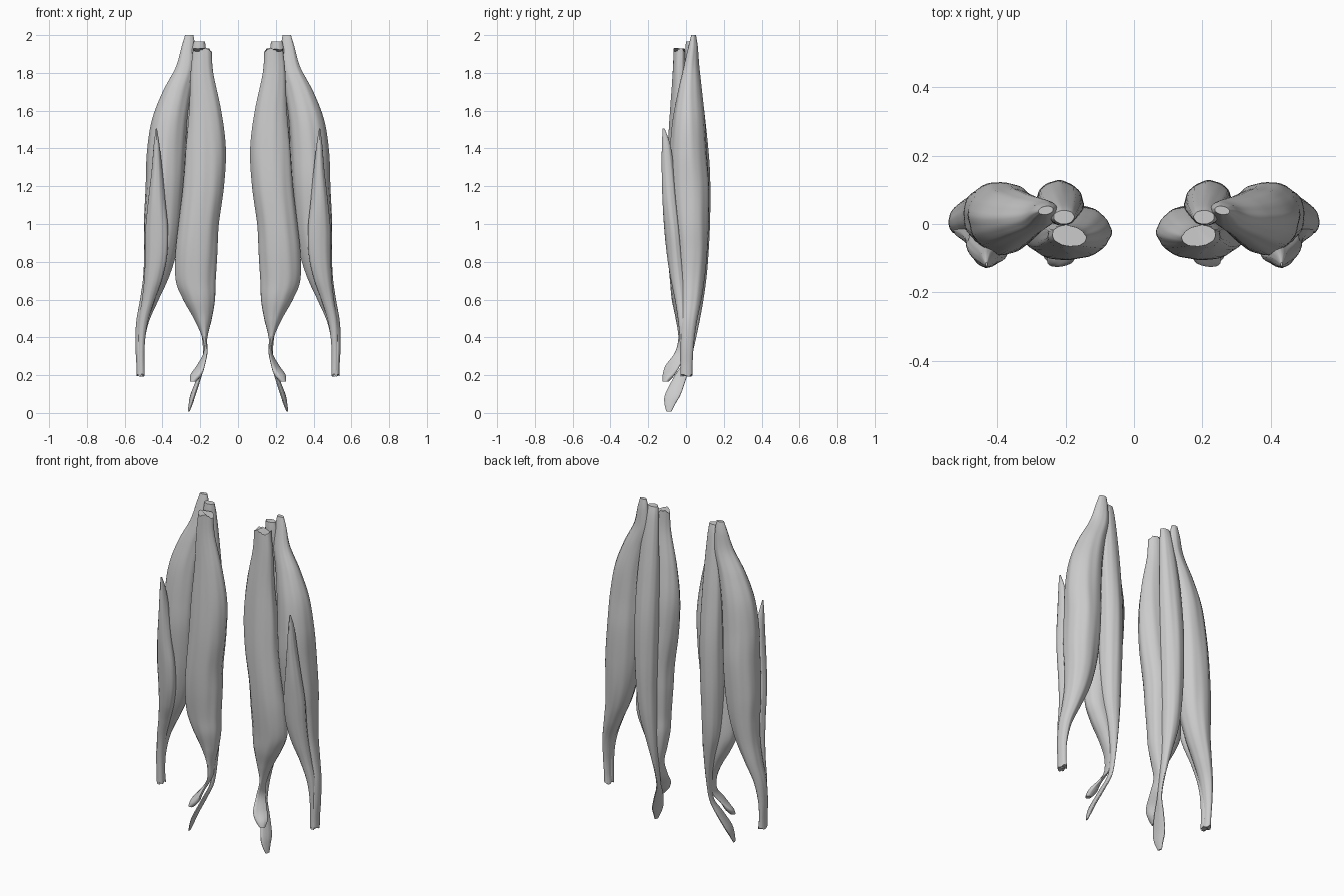
import bpy, bmesh, math, random

SIDES, STEPS = 48, 9


def spline(a, b, c, d, t):
    return 0.5 * (2 * b + (c - a) * t + (2 * a - 5 * b + 4 * c - d) * t * t
                  + (3 * b - a - 3 * c + d) * t ** 3)


def muscle(name, stations, side, seed, ragged_top=0.0, ragged_end=0.0):
    """Loft ellipses (z, x, y, half width, half depth, turn in degrees)."""
    rnd = random.Random(seed)
    phase = [rnd.uniform(0, 6.28) for _ in range(4)]
    pts = [stations[0]] + stations + [stations[-1]]
    rows = []
    for i in range(len(stations) - 1):
        for k in range(STEPS):
            rows.append([spline(*v, k / STEPS) for v in zip(*pts[i:i + 4])])
    rows.append(list(stations[-1]))
    bm = bmesh.new()
    rings = []
    for r, (z, x, y, rx, ry, turn) in enumerate(rows):
        rx, ry = max(rx, 0.003), max(ry, 0.003)
        rot = math.radians(turn)
        rag = ragged_top if r == 0 else ragged_end if r == len(rows) - 1 else 0
        ring = []
        for s in range(SIDES):
            a = 2 * math.pi * s / SIDES
            # long shallow fibre grooves that wander along the belly
            g = (1 + 0.014 * math.sin(7 * a + 2.5 * z + phase[0])
                 + 0.010 * math.sin(12 * a - 4 * z + phase[1])
                 + 0.016 * math.sin(3 * a + 3 * z + phase[2]))
            u, v = rx * g * math.cos(a), ry * g * math.sin(a)
            ring.append(bm.verts.new((
                side * (x + u * math.cos(rot) - v * math.sin(rot)),
                y + u * math.sin(rot) + v * math.cos(rot),
                z + rag * math.sin(3 * a + phase[3]) + rag * rnd.uniform(-.4, .4))))
        rings.append(ring)
    for p, q in zip(rings, rings[1:]):
        for s in range(SIDES):
            t = (s + 1) % SIDES
            bm.faces.new((p[s], p[t], q[t], q[s]))
    bm.faces.new(rings[0])
    bm.faces.new(rings[-1])
    bmesh.ops.recalc_face_normals(bm, faces=bm.faces)
    mesh = bpy.data.meshes.new(name)
    bm.to_mesh(mesh)
    bm.free()
    mesh.shade_smooth()
    mesh.set_sharp_from_angle(angle=math.radians(40))
    bpy.context.collection.objects.link(bpy.data.objects.new(name, mesh))


# Front inner muscle, ending in a strap that curls outward and forward
inner_front = [
    (1.92, .190, -.035, .050, .030, 10), (1.80, .192, -.035, .060, .036, 5),
    (1.60, .175, -.030, .085, .055, 0), (1.40, .172, -.025, .106, .072, -4),
    (1.20, .183, -.025, .108, .080, -6), (1.00, .207, -.022, .106, .083, -6),
    (.85, .218, -.018, .110, .080, -4), (.70, .222, -.012, .105, .072, 0),
    (.60, .205, -.008, .084, .066, 0), (.50, .186, -.004, .048, .050, 0),
    (.40, .176, -.006, .014, .034, 0), (.32, .172, -.025, .009, .034, -10),
    (.25, .197, -.070, .014, .042, -25), (.20, .222, -.092, .024, .036, -40),
    (.165, .238, -.108, .016, .016, -40)]

# Rear inner muscle, ending in a long thin pointed tendon
inner_rear = [
    (1.965, .205, .020, .030, .020, 0), (1.90, .208, .026, .040, .030, 0),
    (1.75, .212, .038, .052, .040, 0), (1.55, .216, .050, .064, .052, 0),
    (1.30, .218, .060, .070, .064, 0), (1.05, .220, .062, .068, .064, 0),
    (.85, .218, .060, .060, .058, 0), (.70, .210, .058, .050, .048, 0),
    (.55, .192, .048, .030, .036, 0), (.40, .178, .032, .013, .022, 0),
    (.28, .178, .008, .009, .018, 0), (.19, .205, -.030, .010, .034, -8),
    (.10, .237, -.068, .011, .042, -12), (.05, .250, -.084, .009, .030, -12),
    (.008, .261, -.090, .004, .014, -12)]

# Large rear outer muscle, tapering to a narrow band low on the outside
outer_long = [
    (2.00, .258, .040, .022, .012, -10), (1.94, .262, .037, .036, .024, -12),
    (1.83, .275, .028, .055, .040, -18), (1.70, .322, .020, .076, .062, -18),
    (1.55, .360, .015, .094, .084, -15), (1.38, .378, .014, .102, .097, -12),
    (1.20, .386, .018, .102, .106, -8), (1.00, .400, .024, .100, .097, -5),
    (.85, .413, .028, .086, .084, 0), (.72, .435, .028, .068, .070, 0),
    (.60, .470, .024, .049, .056, 0), (.48, .506, .014, .033, .042, 0),
    (.36, .520, .006, .023, .034, 0), (.26, .519, .003, .019, .031, 0),
    (.20, .516, .002, .021, .032, 0)]

# Slim front outer muscle lying over the long one
outer_short = [
    (1.505, .432, -.118, .003, .005, 0), (1.42, .431, -.105, .015, .022, 0),
    (1.28, .429, -.095, .029, .033, 8), (1.12, .431, -.086, .046, .038, 14),
    (.97, .431, -.074, .061, .039, 16), (.83, .434, -.060, .059, .039, 16),
    (.71, .449, -.044, .048, .037, 16), (.60, .474, -.026, .034, .033, 12),
    (.48, .502, -.014, .025, .027, 8), (.36, .512, -.010, .018, .023, 0),
    (.20, .512, -.010, .018, .020, 0)]

for side, label in ((1, "right"), (-1, "left")):
    muscle(label + "_inner_front_muscle", inner_front, side, 1, ragged_top=.010)
    muscle(label + "_inner_rear_muscle", inner_rear, side, 2)
    muscle(label + "_outer_long_muscle", outer_long, side, 3, ragged_end=.006)
    muscle(label + "_outer_short_muscle", outer_short, side, 4, ragged_end=.006)
